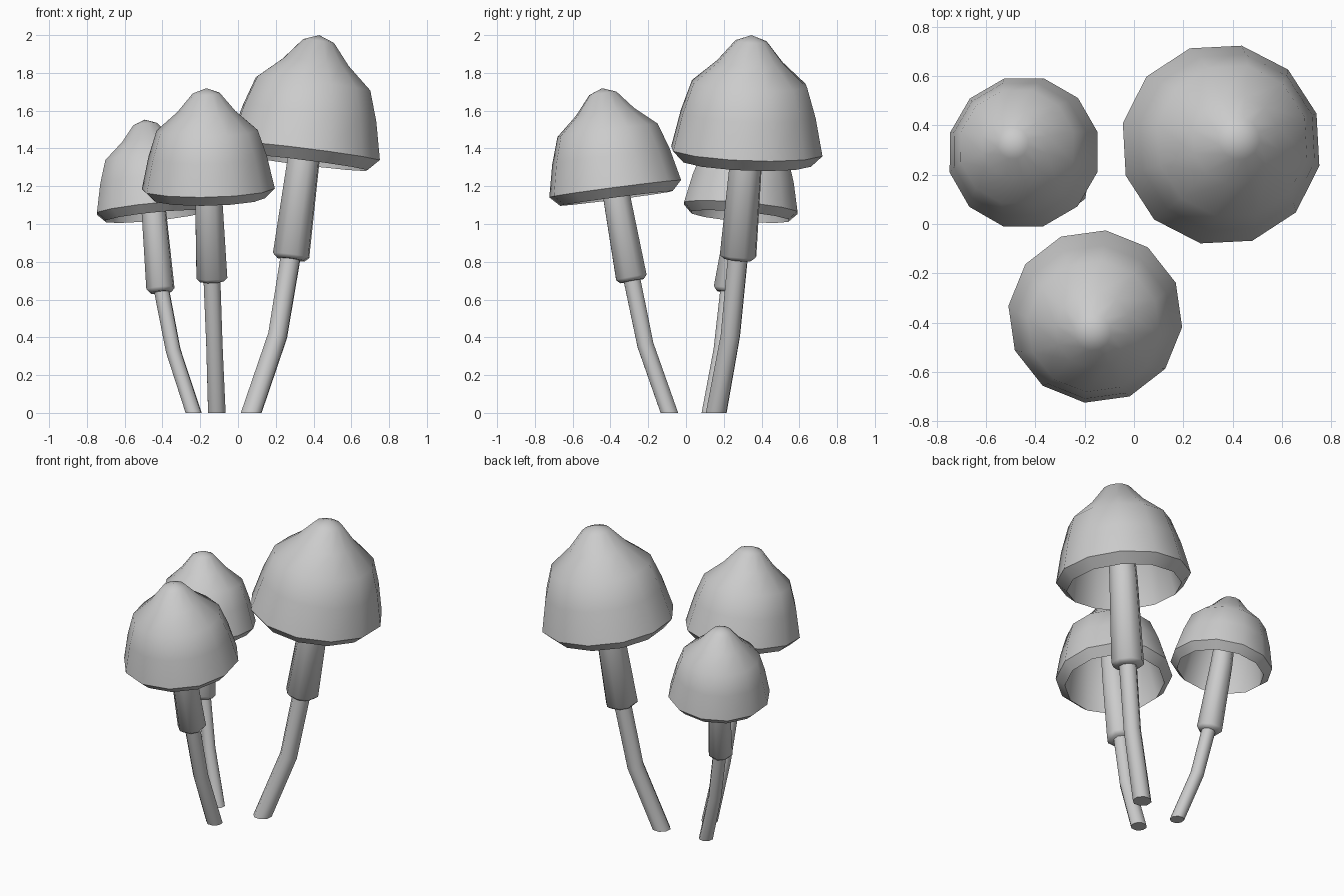
import bpy, math
from mathutils import Vector, Quaternion

if "Cube" in bpy.data.objects:
    bpy.data.objects.remove(bpy.data.objects["Cube"])


def tube(name, rings, sides, spin=0.0, smooth=50):
    """Skin rings of (centre, radius, normal); radius 0 makes a point."""
    verts, faces, loops = [], [], []
    for c, r, n in rings:
        q = Vector((0, 0, 1)).rotation_difference(Vector(n).normalized())
        start = len(verts)
        if r == 0:
            verts.append(Vector(c))
            loops.append([start] * sides)
            continue
        for i in range(sides):
            a = math.radians(spin) + 2 * math.pi * i / sides
            verts.append(Vector(c) + q @ Vector((r * math.cos(a), r * math.sin(a), 0)))
        loops.append(list(range(start, start + sides)))
    for lo, hi in zip(loops, loops[1:]):
        for i in range(sides):
            j = (i + 1) % sides
            f = list(dict.fromkeys((lo[i], lo[j], hi[j], hi[i])))
            faces.append(f)
    if rings[0][1] > 0:
        faces.append(loops[0][::-1])
    me = bpy.data.meshes.new(name)
    me.from_pydata(verts, [], faces)
    ob = bpy.data.objects.new(name, me)
    bpy.context.collection.objects.link(ob)
    bpy.ops.object.select_all(action='DESELECT')
    ob.select_set(True)
    bpy.context.view_layer.objects.active = ob
    bpy.ops.object.shade_smooth_by_angle(angle=math.radians(smooth))
    return ob


# cap profile (radius, height along axis): lining from inside top, lip, then outside
CAP = [(0, 0.57), (0.15, 0.45), (0.285, 0.33), (0.35, -0.06),
       (0.41, 0.0), (0.365, 0.20), (0.312, 0.36), (0.18, 0.475), (0.085, 0.588), (0, 0.62)]


def mushroom(tag, base, bend, collar, rim, tilt, scale, spin):
    base, bend, collar, rim = map(Vector, (base, bend, collar, rim))
    axis = Vector((tilt[0], tilt[1], 1)).normalized()
    # curved stem
    d = (rim - collar).normalized()
    tube(tag + "_stem", [
        (base, 0.058 * scale, (0, 0, 1)),
        (bend, 0.054 * scale, (collar - base)),
        (collar + d * 0.05, 0.056 * scale, d)], 8, spin)
    # collar sleeve running up into the cap
    top = rim + axis * 0.38 * scale
    tube(tag + "_collar", [
        (collar - d * 0.012, 0.078 * scale, d),
        (collar + d * 0.008, 0.102 * scale, d),
        (rim, 0.088 * scale, (d + axis)),
        (top, 0.075 * scale, axis)], 8, spin)
    # bell-shaped cap
    tube(tag + "_cap", [(rim + axis * h * scale, r * scale, axis) for r, h in CAP], 12, spin)


mushroom("large", (0.07, 0.16, 0), (0.21, 0.235, 0.41), (0.28, 0.275, 0.825),
         (0.353, 0.322, 1.385), (0.125, 0.04), 1.0, 18)
mushroom("medium", (-0.112, -0.088, 0), (-0.125, -0.215, 0.36), (-0.138, -0.288, 0.71),
         (-0.157, -0.375, 1.187), (-0.02, -0.13), 0.865, 23)
mushroom("small", (-0.235, 0.125, 0), (-0.343, 0.185, 0.33), (-0.41, 0.22, 0.65),
         (-0.447, 0.29, 1.085), (-0.1, 0.085), 0.76, 15)
